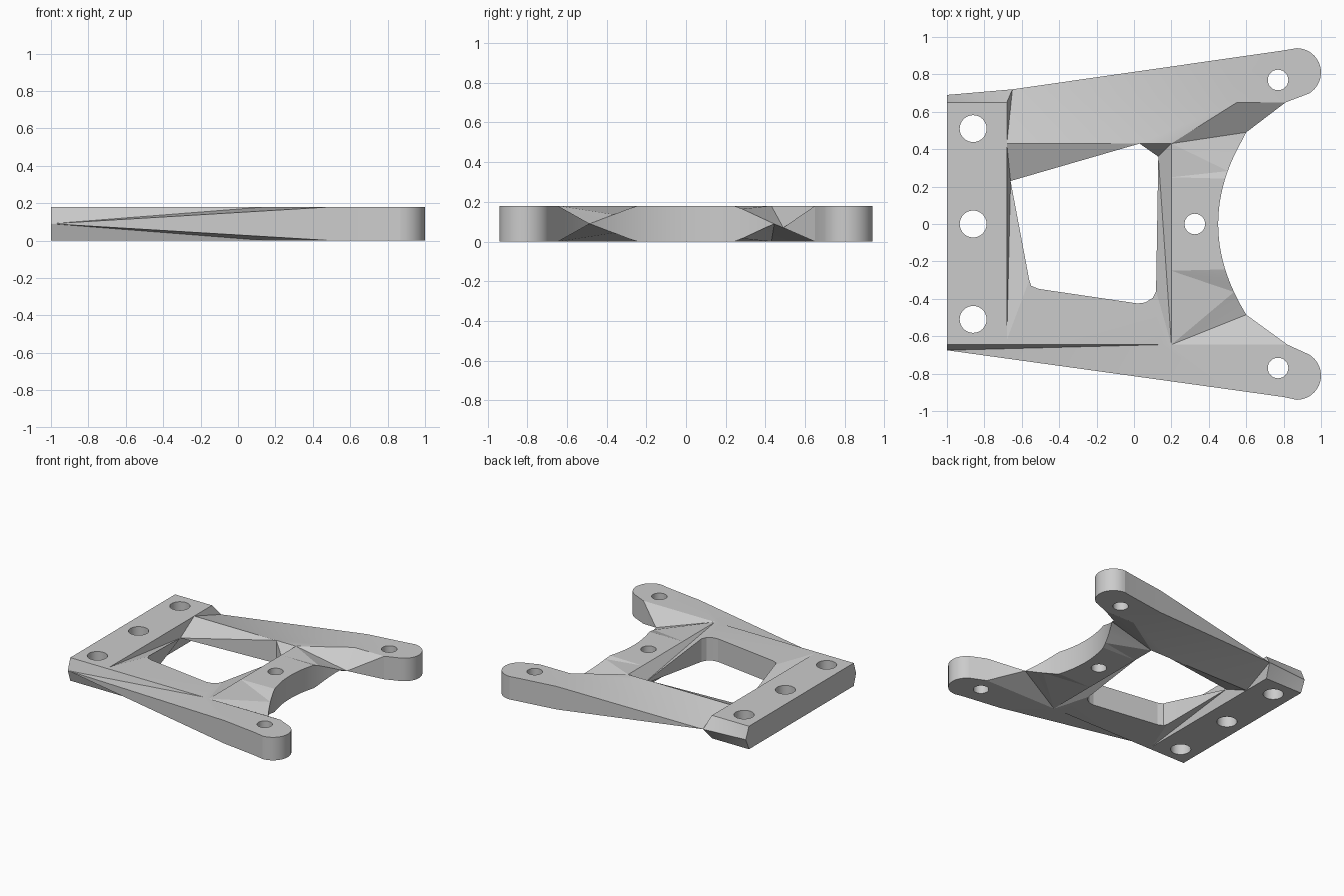
import bpy, bmesh
from math import cos, sin, pi, radians
from mathutils import Vector
from mathutils.geometry import delaunay_2d_cdt

if "Cube" in bpy.data.objects:
    bpy.data.objects.remove(bpy.data.objects["Cube"], do_unlink=True)

TOP, MID = 0.18, 0.09
points, index = [], {}


def pt(x, y, z=TOP):
    """Register a plan point with its top height, reusing known points."""
    key = (round(x, 4), round(y, 4))
    if key not in index:
        index[key] = len(points)
        points.append((x, y, z))
    return index[key]


def arc(cx, cy, r, start, end, n):
    return [pt(cx + r * cos(radians(start + (end - start) * i / n)),
               cy + r * sin(radians(start + (end - start) * i / n)))
            for i in range(n + 1)]


def circle(cx, cy, r, n=32):
    return arc(cx, cy, r, 0, 360 - 360 / n, n - 1)


# Outer contour: front arm, curved waist, rear arm, mounting bar
front_arm = [pt(-1, -0.645), pt(-1, -0.675, MID), pt(0.5, -0.883), pt(0.8, -0.925)]
front_arm += arc(0.87, -0.81, 0.13, -90, 60, 16)
front_arm += [pt(0.82, -0.645), pt(0.6, -0.485, MID)]

waist = []
REAR_LOW = 0.07
for i in range(-11, 12):
    y = 0.485 * i / 12
    x = 0.45 + 0.64 * y * y
    low = MID if y < 0 else REAR_LOW
    drop = max(0, (abs(y) - 0.25) / 0.235)
    waist.append(pt(x, y, TOP - (TOP - low) * drop))

rear_arm = [pt(0.6, 0.49, REAR_LOW), pt(0.81, 0.65)]
rear_arm += arc(0.87, 0.81, 0.13, -60, 90, 16)
rear_arm += [pt(0.8, 0.928), pt(0.5, 0.885), pt(-0.65, 0.72, MID),
             pt(-1, 0.69, MID), pt(-1, 0.65)]
outline = front_arm + waist + rear_arm

# Central window with rounded front corners
window = [pt(-0.66, 0.23, MID), pt(-0.56, -0.3), pt(-0.55, -0.33), pt(-0.51, -0.347),
          pt(0.02, -0.425), pt(0.06, -0.42), pt(0.1, -0.395), pt(0.118, -0.36),
          pt(0.13, 0.36, MID), pt(0.03, 0.43)]

# Screw holes
holes = [circle(-0.86, y, 0.072) for y in (-0.51, 0, 0.51)]
holes += [circle(x, y, 0.055) for x, y in ((0.325, 0), (0.77, -0.77), (0.77, 0.77))]
loops = [outline, window] + holes

# Creases between the flat faces and the chamfers
bar_back, bar_in, bar_front = pt(-0.68, 0.65), pt(-0.68, 0.43), pt(-0.68, -0.62)
rear_in, rear_out = pt(0.2, 0.43), pt(0.55, 0.65)
web_rear, web_front, front_in = pt(0.2, 0.25), pt(0.2, -0.25), pt(0.2, -0.645)
chamfer_end = pt(0.15, -0.645)
rear_valley, front_knife = pt(-0.65, 0.72), pt(-1, -0.675)
left_knife, right_knife, window_top = window[0], window[8], window[9]
bend_front = min(waist, key=lambda i: abs(points[i][1] + 0.25))
bend_rear = min(waist, key=lambda i: abs(points[i][1] - 0.25))
chains = [
    [pt(-1, 0.65), bar_back, rear_valley, bar_in, bar_back],
    [bar_in, bar_front, left_knife, bar_in, window_top, rear_in, rear_out, pt(0.81, 0.65)],
    [rear_valley, rear_out],
    [window_top, right_knife, rear_in, web_rear, web_front, front_in, right_knife],
    [rear_in, pt(0.6, 0.49)],
    [web_rear, bend_rear],
    [web_front, bend_front],
    [pt(-1, -0.645), chamfer_end, front_in, pt(0.82, -0.645)],
    [front_knife, chamfer_end, pt(0.5, -0.883)],
    [front_in, pt(0.6, -0.485)],
]
edges = [e for c in chains for e in zip(c, c[1:])]
edges += [e for c in loops for e in zip(c, c[1:] + c[:1])]

flat, _, tris, origin, _, _ = delaunay_2d_cdt(
    [Vector(p[:2]) for p in points], edges, [], 0, 1e-5)


def inside(p):
    """Even-odd test against every contour."""
    odd = False
    for loop in loops:
        for a, b in zip(loop, loop[1:] + loop[:1]):
            (ax, ay, _), (bx, by, _) = points[a], points[b]
            if (ay > p.y) != (by > p.y) and p.x < ax + (p.y - ay) * (bx - ax) / (by - ay):
                odd = not odd
    return odd


# Top skin, mirrored bottom skin, and walls along the open edges
heights = [points[o[0]][2] if o else TOP for o in origin]
n = len(flat)
verts = [(p.x, p.y, z) for p, z in zip(flat, heights)]
verts += [(p.x, p.y, min(TOP - z, z)) for p, z in zip(flat, heights)]
skin = [t for t in tris if inside(sum((flat[i] for i in t), Vector((0, 0))) / len(t))]
faces = [list(t) for t in skin] + [[i + n for i in reversed(t)] for t in skin]
directed = {(t[i - 1], t[i]) for t in skin for i in range(len(t))}
faces += [[b, a, a + n, b + n] for a, b in directed if (b, a) not in directed]

mesh = bpy.data.meshes.new("bracket_plate")
mesh.from_pydata(verts, [], faces)
bm = bmesh.new()
bm.from_mesh(mesh)
bmesh.ops.remove_doubles(bm, verts=bm.verts, dist=0.0005)
bm.to_mesh(mesh)
bm.free()

plate = bpy.data.objects.new("bracket_plate", mesh)
bpy.context.collection.objects.link(plate)

# Plain grey finish
grey = bpy.data.materials.new("light_grey")
grey.use_nodes = True
colour = (0.6, 0.6, 0.6, 1)
grey.diffuse_color = colour
grey.node_tree.nodes["Principled BSDF"].inputs["Base Color"].default_value = colour
mesh.materials.append(grey)

bpy.ops.object.select_all(action="DESELECT")
plate.select_set(True)
bpy.context.view_layer.objects.active = plate
bpy.ops.object.shade_smooth_by_angle(angle=radians(14))
